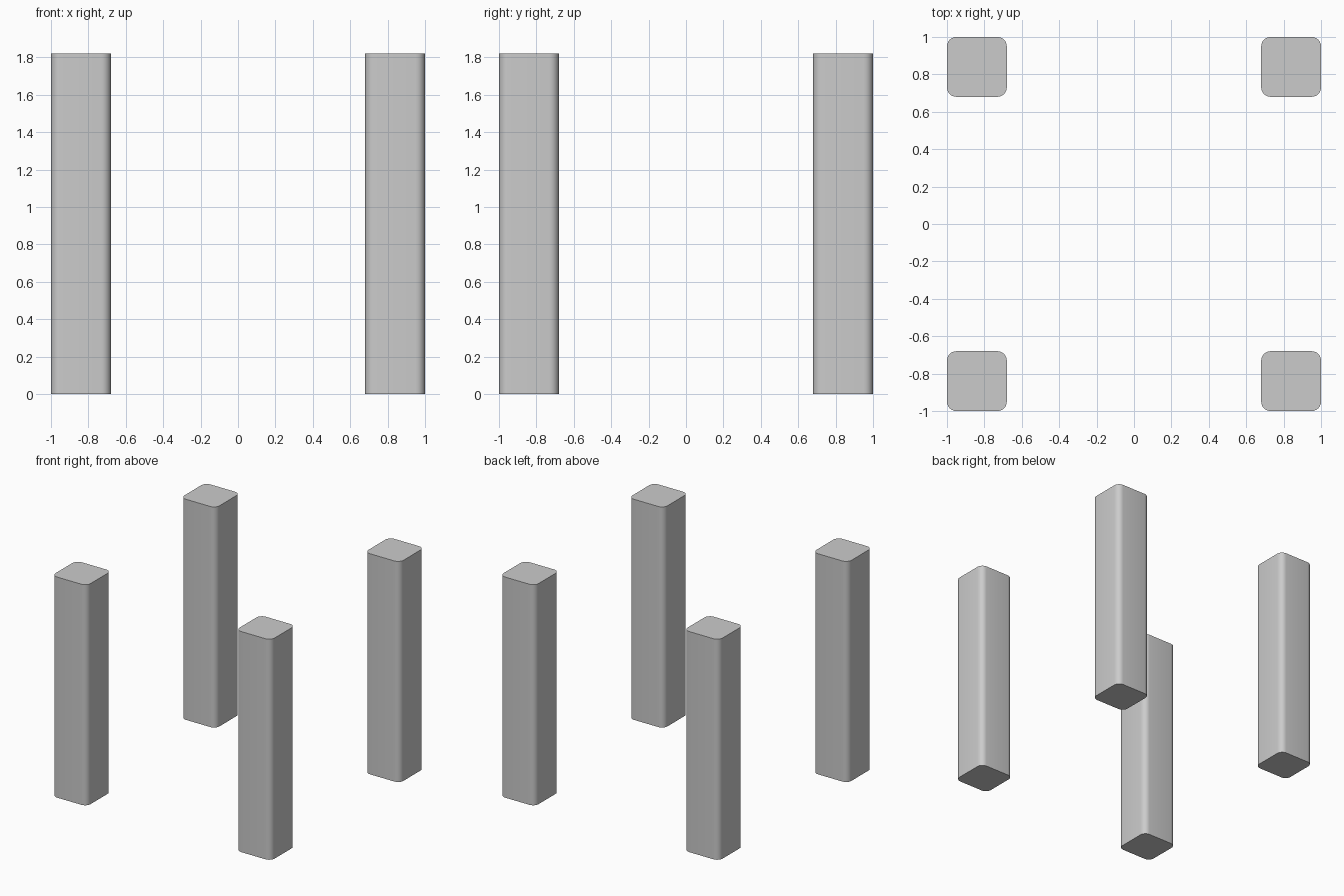
import bpy, bmesh
from mathutils import Matrix

if "Cube" in bpy.data.objects:
    bpy.data.objects.remove(bpy.data.objects["Cube"])

WIDTH, HEIGHT, RADIUS = 0.32, 1.82, 0.05
OFFSET = 1.0 - WIDTH / 2


def make_post(name, x, y):
    """Square post with rounded upright edges and flat, crisp ends."""
    bm = bmesh.new()
    bmesh.ops.create_cube(bm, size=1.0, matrix=Matrix.Diagonal((WIDTH, WIDTH, HEIGHT, 1)))
    uprights = [e for e in bm.edges if abs(e.verts[0].co.z - e.verts[1].co.z) > 0.1]
    bmesh.ops.bevel(bm, geom=uprights, offset=RADIUS, segments=6, profile=0.5, affect='EDGES')
    bmesh.ops.translate(bm, verts=bm.verts, vec=(0, 0, HEIGHT / 2))
    # Smooth sides, flat ends with sharp rims
    for f in bm.faces:
        f.smooth = abs(f.normal.z) < 0.5
    for e in bm.edges:
        e.smooth = abs(e.verts[0].co.z - e.verts[1].co.z) > 0.1
    mesh = bpy.data.meshes.new(name)
    bm.to_mesh(mesh)
    bm.free()
    post = bpy.data.objects.new(name, mesh)
    post.location = (x, y, 0)
    bpy.context.collection.objects.link(post)


# Four corner posts
for depth, sy in (("front", -1), ("back", 1)):
    for side, sx in (("left", -1), ("right", 1)):
        make_post(f"{depth}_{side}_post", sx * OFFSET, sy * OFFSET)
